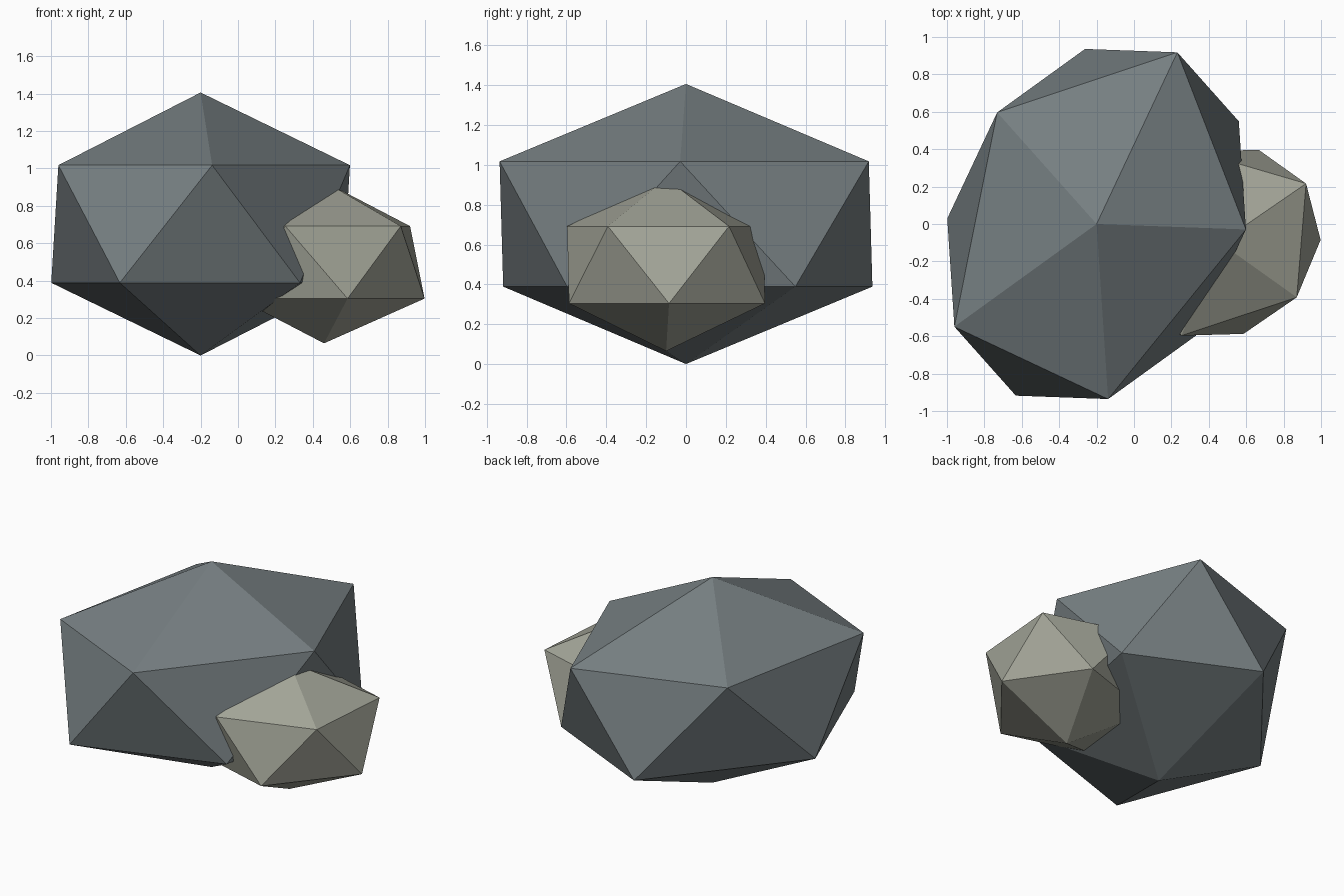
import bpy
from math import radians

cube = bpy.data.objects.get("Cube")
if cube:
    bpy.data.objects.remove(cube, do_unlink=True)


def make_material(name, color):
    mat = bpy.data.materials.new(name)
    mat.use_nodes = True
    mat.diffuse_color = color
    mat.node_tree.nodes["Principled BSDF"].inputs["Base Color"].default_value = color
    return mat


def make_rock(name, center, radii, turn, mat):
    """Stretched, flat-faced icosahedron turned about z."""
    bpy.ops.mesh.primitive_ico_sphere_add(subdivisions=1, radius=1, location=center)
    rock = bpy.context.object
    rock.name = name
    rock.scale = radii
    rock.rotation_euler.z = radians(turn)
    rock.data.materials.append(mat)
    bpy.ops.object.shade_flat()
    return rock


slate = make_material("slate grey", (0.18, 0.21, 0.22, 1))
stone = make_material("warm stone grey", (0.36, 0.37, 0.31, 1))

# Large boulder with a smaller stone leaning into its side
make_rock("large_boulder", (-0.2, 0, 0.703), (1.134, 0.864, 0.703), 64.8, slate)
make_rock("small_stone", (0.46, -0.1, 0.498), (0.624, 0.556, 0.433), 34.5, stone)
